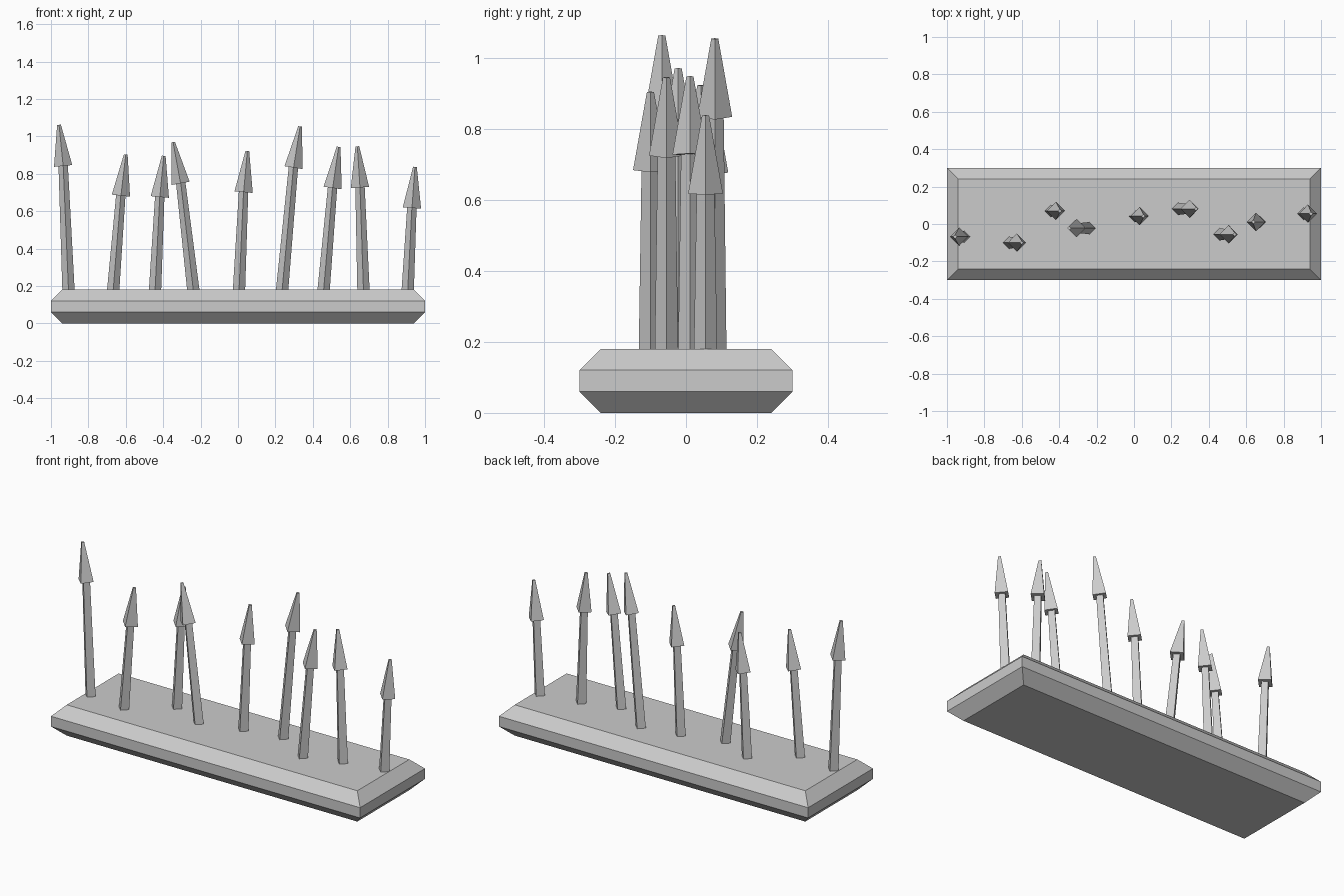
import bpy, math
from mathutils import Vector

if "Cube" in bpy.data.objects:
    bpy.data.objects.remove(bpy.data.objects["Cube"])


def new_object(name, verts, faces):
    mesh = bpy.data.meshes.new(name)
    mesh.from_pydata(verts, [], faces)
    mesh.update()
    obj = bpy.data.objects.new(name, mesh)
    bpy.context.collection.objects.link(obj)
    return obj


def loft(name, rings):
    """Closed flat-faced body through four-cornered rings, bottom to top."""
    verts = [v for ring in rings for v in ring]
    faces = [(3, 2, 1, 0)]
    for r in range(0, 4 * (len(rings) - 1), 4):
        for i in range(4):
            j = (i + 1) % 4
            faces.append((r + i, r + j, r + 4 + j, r + 4 + i))
    n = len(verts)
    faces.append((n - 4, n - 3, n - 2, n - 1))
    return new_object(name, verts, faces)


def rectangle(hx, hy, z):
    return [(-hx, -hy, z), (hx, -hy, z), (hx, hy, z), (-hx, hy, z)]


def four_sided_cone(name, start, end, r1, r2):
    """Four-sided tapered bar, leaning sideways from start to end."""
    start, end = Vector(start), Vector(end)
    axis = end - start
    mid = (start + end) / 2
    tilt = math.atan2(axis.x, axis.z)
    bpy.ops.mesh.primitive_cone_add(vertices=4, radius1=r1, radius2=r2,
                                    depth=axis.length, location=mid,
                                    rotation=(0, tilt, 0))
    bpy.context.object.name = name


# Base slab with chamfered top and bottom rims
loft("base", [rectangle(0.94, 0.24, 0.0), rectangle(1.0, 0.30, 0.06),
              rectangle(1.0, 0.30, 0.12), rectangle(0.94, 0.24, 0.18)])

# Spikes: foot x, neck x, tip x, y, tip height
spikes = [
    (-0.906, -0.935, -0.957, -0.068, 1.062),
    (-0.668, -0.626, -0.600, -0.100, 0.903),
    (-0.444, -0.418, -0.397, 0.070, 0.896),
    (-0.238, -0.307, -0.347, -0.022, 0.969),
    (0.005, 0.030, 0.050, 0.042, 0.922),
    (0.235, 0.297, 0.332, 0.081, 1.053),
    (0.457, 0.506, 0.538, -0.055, 0.944),
    (0.671, 0.652, 0.638, 0.011, 0.947),
    (0.907, 0.930, 0.946, 0.055, 0.837),
]
for n, (foot, neck, tip, y, top) in enumerate(spikes, 1):
    zn = top - 0.22
    # shaft, running slightly into the base and the head
    four_sided_cone(f"spike_shaft_{n}", (foot, y, 0.17), (neck, y, zn + 0.01), 0.033, 0.025)
    # blunt pointed head
    four_sided_cone(f"spike_head_{n}", (neck, y, zn), (tip, y, top), 0.049, 0.01)
